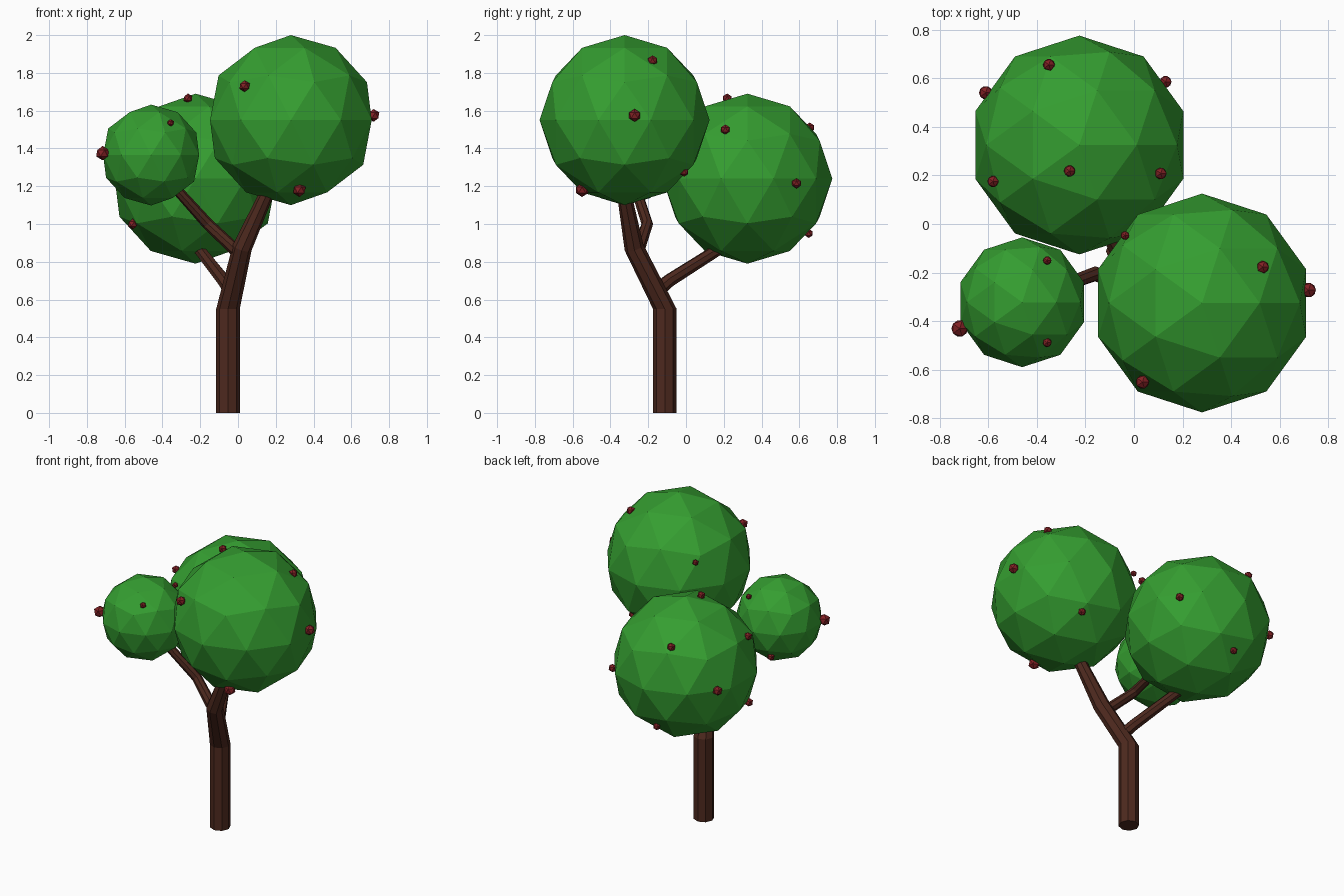
import bpy, bmesh, math
from mathutils import Vector

if "Cube" in bpy.data.objects:
    bpy.data.objects.remove(bpy.data.objects["Cube"])


def material(name, rgb):
    m = bpy.data.materials.new(name)
    m.diffuse_color = (*rgb, 1)
    m.use_nodes = True
    m.node_tree.nodes["Principled BSDF"].inputs["Base Color"].default_value = m.diffuse_color
    return m


BARK = material("bark", (0.075, 0.022, 0.013))
LEAF = material("leaf", (0.035, 0.34, 0.03))
BERRY = material("berry", (0.22, 0.015, 0.018))


def ball(name, center, radius, subdivisions, mat):
    bpy.ops.mesh.primitive_ico_sphere_add(
        subdivisions=subdivisions, radius=radius, location=center)
    ob = bpy.context.object
    ob.name = name
    ob.data.materials.append(mat)
    return ob


def limb(name, path, sides=8):
    """Tapered faceted tube through (x, y, z, radius) points."""
    bm = bmesh.new()
    pts = [Vector(p[:3]) for p in path]
    rings = []
    for i, p in enumerate(path):
        before = (pts[i] - pts[max(i - 1, 0)]).normalized()
        after = (pts[min(i + 1, len(pts) - 1)] - pts[i]).normalized()
        turn = Vector((0, 0, 1)).rotation_difference((before + after).normalized())
        if i == 1 and name == "trunk":
            turn.identity()
        rings.append([bm.verts.new(pts[i] + turn @ Vector(
            (p[3] * math.cos(2 * math.pi * k / sides),
             p[3] * math.sin(2 * math.pi * k / sides), 0))) for k in range(sides)])
    for a, b in zip(rings, rings[1:]):
        for k in range(sides):
            n = (k + 1) % sides
            bm.faces.new((a[k], a[n], b[n], b[k]))
    bm.faces.new(rings[0][::-1])
    bm.faces.new(rings[-1])
    mesh = bpy.data.meshes.new(name)
    bm.to_mesh(mesh)
    bm.free()
    mesh.materials.append(BARK)
    ob = bpy.data.objects.new(name, mesh)
    bpy.context.collection.objects.link(ob)


# Trunk bending into the main bough, and two side branches
limb("trunk", [(-0.053, -0.112, 0, 0.0625), (-0.053, -0.112, 0.55, 0.0625),
               (0.022, -0.275, 0.875, 0.052), (0.17, -0.335, 1.2, 0.036)])
limb("back_branch", [(-0.03, -0.165, 0.635, 0.038), (-0.075, -0.09, 0.7, 0.036),
                     (-0.205, 0.17, 0.865, 0.032), (-0.215, 0.25, 0.93, 0.03)])
limb("left_branch", [(0.01, -0.26, 0.84, 0.034), (-0.16, -0.205, 1.0, 0.031),
                     (-0.34, -0.27, 1.2, 0.027)])

# Foliage balls
ball("right_foliage", (0.28, -0.325, 1.55), 0.45, 2, LEAF)
ball("back_foliage", (-0.225, 0.325, 1.24), 0.45, 2, LEAF)
ball("left_foliage", (-0.46, -0.322, 1.365), 0.267, 2, LEAF)

# Berries: x, y, z, radius
berries = [
    (0.718, -0.272, 1.575, 0.034), (0.035, -0.65, 1.73, 0.031),
    (0.325, -0.55, 1.18, 0.037), (0.53, -0.177, 1.865, 0.028),
    (-0.037, -0.047, 1.72, 0.02), (0.40, -0.01, 1.275, 0.025),
    (-0.35, 0.655, 1.51, 0.027), (-0.61, 0.54, 1.245, 0.031),
    (-0.58, 0.175, 1.46, 0.026), (-0.265, 0.218, 1.665, 0.026),
    (0.11, 0.208, 1.50, 0.027), (0.13, 0.585, 1.215, 0.027),
    (-0.24, 0.65, 0.95, 0.024), (-0.557, 0.135, 1.0, 0.028),
    (-0.717, -0.43, 1.375, 0.038), (-0.357, -0.15, 1.54, 0.019),
    (-0.357, -0.488, 1.535, 0.02), (-0.53, -0.135, 1.19, 0.024),
]
for i, (x, y, z, r) in enumerate(berries):
    ball(f"berry_{i + 1}", (x, y, z), r, 1, BERRY)
